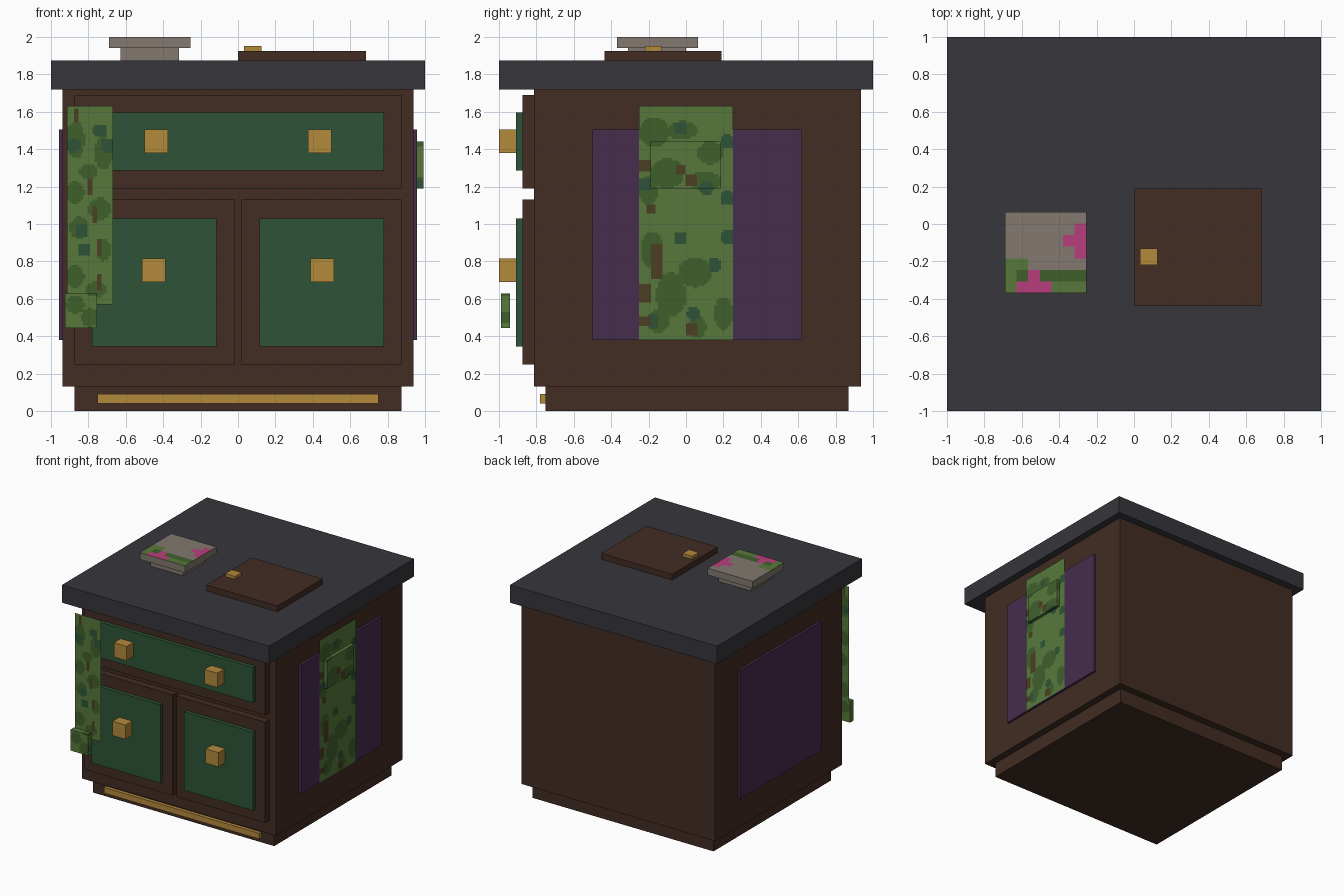
import bpy
import bmesh
from mathutils import Vector

cube = bpy.data.objects.get("Cube")
if cube:
    bpy.data.objects.remove(cube, do_unlink=True)


def linear(c):
    c /= 255
    return c / 12.92 if c <= 0.04045 else ((c + 0.055) / 1.055) ** 2.4


# Flat colours (sRGB hex)
COLOURS = {
    "charcoal": "37363c", "dark_wood": "422c23", "forest_green": "2e5437",
    "brass": "b38a3b", "purple": "472d4f", "stone": "827970",
    "leaf_green": "57793b", "moss_green": "40602c", "bark": "4c3e23",
    "pink": "b93e7d",
}
MATS = {}
for name, code in COLOURS.items():
    rgba = [linear(int(code[i:i + 2], 16)) for i in (0, 2, 4)] + [1]
    m = bpy.data.materials.new(name)
    m.use_nodes = True
    m.diffuse_color = rgba
    bsdf = next(n for n in m.node_tree.nodes if n.type == "BSDF_PRINCIPLED")
    bsdf.inputs["Base Color"].default_value = rgba
    bsdf.inputs["Roughness"].default_value = 0.8
    MATS[name] = m


def block(name, lo, hi, colour, cuts=(1, 1, 1), rule=None):
    """Box from corner lo to corner hi (a sheet if one side is zero),
    sliced into cuts cells per axis and coloured by rule(centre, normal)."""
    lo, hi = Vector(lo), Vector(hi)
    size, mid = hi - lo, (lo + hi) / 2
    bm = bmesh.new()
    bmesh.ops.create_cube(bm, size=1)
    flat = [a for a in range(3) if size[a] == 0]
    if flat:
        a = flat[0]
        side = 1 if mid[a] > 0 else -1
        bmesh.ops.delete(bm, geom=[f for f in bm.faces if f.normal[a] * side < 0.5],
                         context="FACES")
    for v in bm.verts:
        v.co = Vector([mid[i] + v.co[i] * size[i] for i in range(3)])
    for a in range(3):
        axis = Vector([float(i == a) for i in range(3)])
        for k in range(1, cuts[a]):
            bmesh.ops.bisect_plane(bm, geom=bm.verts[:] + bm.edges[:] + bm.faces[:],
                                   plane_co=lo + axis * size[a] * k / cuts[a],
                                   plane_no=axis)
    bm.normal_update()
    mesh = bpy.data.meshes.new(name)
    slots = [colour]
    if rule:
        for f in bm.faces:
            c = rule(f.calc_center_median(), f.normal)
            if c not in slots:
                slots.append(c)
            f.material_index = slots.index(c)
    for c in slots:
        mesh.materials.append(MATS[c])
    bm.to_mesh(mesh)
    bm.free()
    obj = bpy.data.objects.new(name, mesh)
    bpy.context.collection.objects.link(obj)
    return obj


def foliage(axis, moss, teal, bark):
    """Leafy pattern rule: rounded moss and dark patches, square bark patches."""
    def rule(c, n):
        u, z = c[axis], c.z
        for bu, bz, ru, rz in bark:
            if abs(u - bu) < ru and abs(z - bz) < rz:
                return "bark"
        for bu, bz in teal:
            if ((u - bu) / 0.034) ** 4 + ((z - bz) / 0.034) ** 4 < 1:
                return "forest_green"
        for bu, bz, ru, rz in moss:
            if ((u - bu) / ru) ** 2 + ((z - bz) / rz) ** 2 < 1:
                return "moss_green"
        return "leaf_green"
    return rule


# Cabinet carcass
block("plinth", (-0.875, -0.75, 0), (0.875, 0.87, 0.13), "dark_wood")
block("plinth_trim", (-0.75, -0.78, 0.04), (0.75, -0.75, 0.09), "brass")
block("cabinet_body", (-0.937, -0.813, 0.13), (0.937, 0.935, 1.72), "dark_wood")
block("countertop", (-1, -1, 1.72), (1, 1, 1.875), "charcoal")

# Drawer front
block("drawer_frame", (-0.875, -0.875, 1.19), (0.875, -0.813, 1.69), "dark_wood")
block("drawer_panel", (-0.78, -0.908, 1.285), (0.78, -0.875, 1.595), "forest_green")

# Mirrored doors, knobs and side panels
for s, label in ((-1, "right"), (1, "left")):
    def pair(name, x0, x1, y0, y1, z0, z1, colour):
        a, b = sorted((s * x0, s * x1))
        block(f"{label}_{name}", (a, y0, z0), (b, y1, z1), colour)
    pair("door_frame", 0.018, 0.875, -0.875, -0.813, 0.25, 1.13, "dark_wood")
    pair("door_panel", 0.115, 0.78, -0.908, -0.875, 0.345, 1.03, "forest_green")
    pair("drawer_knob", 0.375, 0.5, -1, -0.908, 1.38, 1.505, "brass")
    pair("door_knob", 0.387, 0.512, -1, -0.908, 0.69, 0.815, "brass")
    pair("side_panel", 0.937, 0.957, -0.5, 0.62, 0.38, 1.505, "purple")

# Foliage hanging on the left side
side_rule = foliage(
    1,
    [(-0.17, 1.49, .08, .08), (-0.02, 1.5, .08, .05), (0.13, 1.38, .07, .06),
     (-0.1, 1.27, .09, .08), (0.1, 1.23, .09, .05), (-0.2, 1.18, .05, .08),
     (-0.18, 0.86, .06, .1), (-0.08, 0.62, .08, .12), (0.05, 0.74, .09, .08),
     (-0.15, 0.48, .06, .06), (0.06, 0.45, .05, .06), (0.2, 0.52, .05, .09)],
    [(-0.03, 1.51), (0.22, 1.44), (-0.22, 1.21), (0.11, 1.19), (0.22, 1.14),
     (-0.03, 0.925), (0.155, 0.78), (-0.18, 0.48), (0.04, 0.52), (0.22, 0.93)],
    [(-0.03, 1.29, .025, .03), (0.03, 1.235, .03, .03), (-0.19, 1.08, .025, .03),
     (-0.16, 0.8, .03, .09), (-0.22, 0.63, .03, .05), (0.03, 0.44, .03, .03),
     (-0.22, 0.48, .03, .03), (-0.22, 1.31, .03, .03)])
block("side_foliage", (0.964, -0.25, 0.38), (0.964, 0.25, 1.63), "leaf_green",
      (1, 40, 100), side_rule)
block("side_foliage_clump", (0.957, -0.19, 1.19), (0.993, 0.185, 1.44), "leaf_green",
      (1, 30, 20), side_rule)

# Foliage hanging over the drawer and door
front_rule = foliage(
    0,
    [(-0.87, 1.45, .05, .1), (-0.72, 1.38, .05, .09), (-0.8, 1.28, .05, .04),
     (-0.87, 1.17, .05, .06), (-0.74, 1.08, .06, .06), (-0.85, 0.98, .05, .06),
     (-0.72, 0.86, .04, .06), (-0.87, 0.72, .05, .06), (-0.76, 0.65, .06, .04),
     (-0.87, 0.57, .05, .05), (-0.79, 0.5, .05, .05)],
    [(-0.74, 1.5), (-0.88, 1.42), (-0.7, 1.42), (-0.835, 0.96), (-0.82, 0.86)],
    [(-0.87, 1.58, .014, .04), (-0.79, 1.2, .012, .04), (-0.77, 1.05, .012, .04),
     (-0.74, 0.88, .014, .045), (-0.74, 0.69, .014, .04)])
block("front_foliage", (-0.915, -0.94, 0.57), (-0.667, -0.94, 1.63), "leaf_green",
      (20, 1, 85), front_rule)
block("front_foliage_clump", (-0.925, -0.99, 0.445), (-0.755, -0.942, 0.628),
      "leaf_green", (14, 1, 15), front_rule)

# Stone dish with mossy, flowered top
TOP = ["SSSSSSS", "SSSSSSP", "SSSSSPP", "SSSSSSP", "LLSSSSS", "LMPMMMM", "LPPPLLL"]
KEY = {"S": "stone", "P": "pink", "L": "leaf_green", "M": "moss_green"}


def dish_rule(c, n):
    if n.z < 0.5:
        return "stone"
    return KEY[TOP[int((0.065 - c.y) / 0.435 * 7)][int((c.x + 0.69) / 0.435 * 7)]]


block("dish_foot", (-0.627, -0.31, 1.875), (-0.315, 0, 1.94), "stone")
block("dish_plate", (-0.69, -0.37, 1.94), (-0.255, 0.065, 2.0), "stone",
      (7, 7, 1), dish_rule)

# Wooden board with a brass catch
block("board", (0, -0.435, 1.875), (0.685, 0.19, 1.926), "dark_wood")
block("board_catch", (0.032, -0.22, 1.926), (0.125, -0.13, 1.952), "brass")
